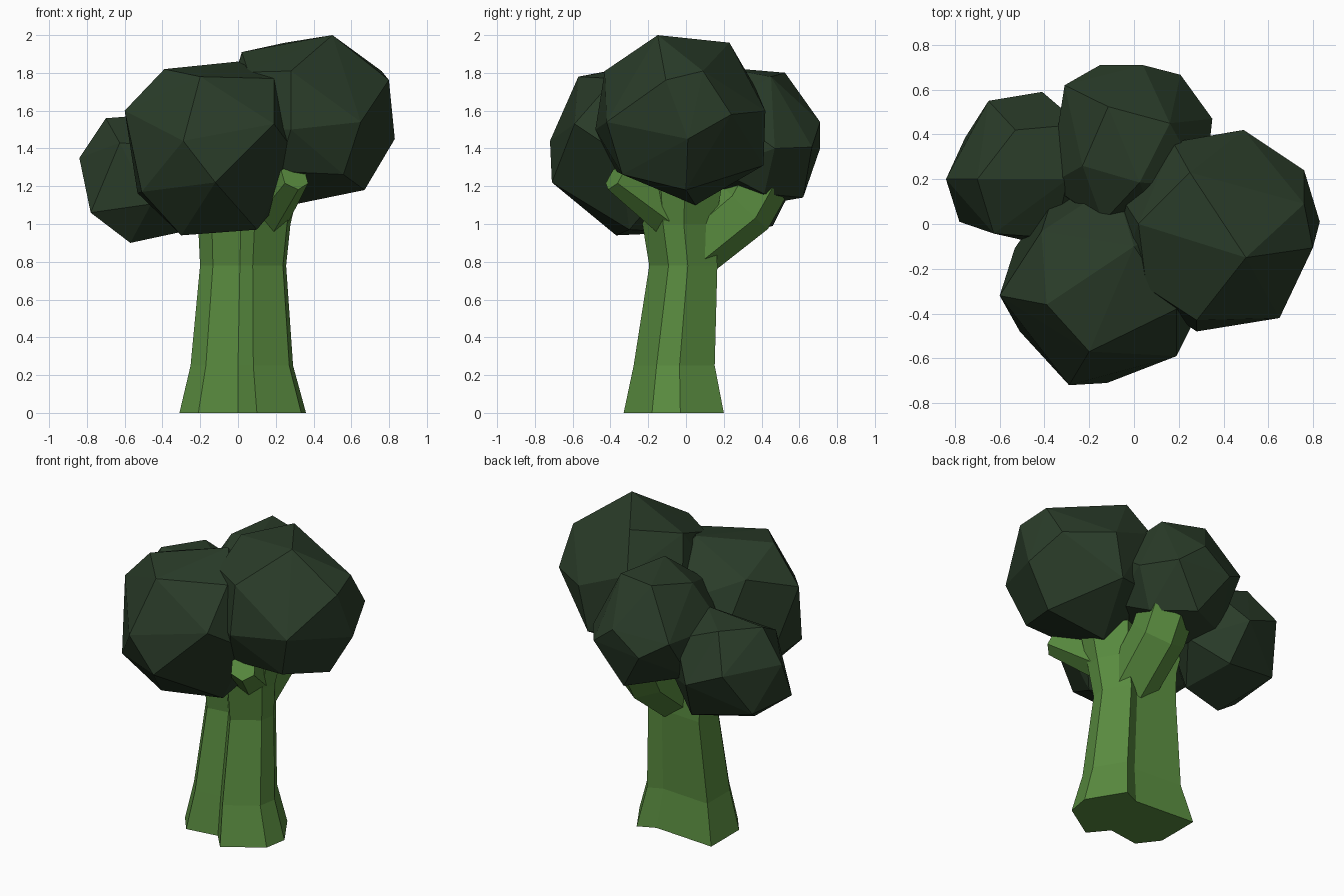
import bpy, bmesh, math, random
from mathutils import Vector, Quaternion

if "Cube" in bpy.data.objects:
    bpy.data.objects.remove(bpy.data.objects["Cube"])

random.seed(4)


def material(name, rgb):
    m = bpy.data.materials.new(name)
    m.diffuse_color = (*rgb, 1)
    m.use_nodes = True
    m.node_tree.nodes["Principled BSDF"].inputs["Base Color"].default_value = m.diffuse_color
    return m


LEAF = material("dark_green", (0.023, 0.045, 0.022))
WOOD = material("stem_green", (0.10, 0.26, 0.05))


def finish(bm, name, mat):
    bmesh.ops.recalc_face_normals(bm, faces=bm.faces)
    me = bpy.data.meshes.new(name)
    bm.to_mesh(me)
    bm.free()
    me.materials.append(mat)
    ob = bpy.data.objects.new(name, me)
    bpy.context.collection.objects.link(ob)
    return ob


def loft(name, rings, mat):
    bm = bmesh.new()
    loops = [[bm.verts.new(p) for p in ring] for ring in rings]
    n = len(loops[0])
    for a, b in zip(loops, loops[1:]):
        for i in range(n):
            j = (i + 1) % n
            bm.faces.new((a[i], a[j], b[j], b[i]))
    bm.faces.new(loops[0][::-1])
    bm.faces.new(loops[-1])
    return finish(bm, name, mat)


def even_points(count):
    pts = []
    for i in range(count):
        z = 1 - 2 * (i + 0.5) / count
        r, a = math.sqrt(1 - z * z), i * math.pi * (3 - math.sqrt(5))
        pts.append(Vector((r * math.cos(a), r * math.sin(a), z)))
    return pts


def fit_box(pts, lo, hi):
    mn = [min(p[k] for p in pts) for k in range(3)]
    mx = [max(p[k] for p in pts) for k in range(3)]
    return [Vector([lo[k] + (p[k] - mn[k]) / (mx[k] - mn[k]) * (hi[k] - lo[k])
                    for k in range(3)]) for p in pts]


def crown(name, lo, hi, corners, count=22):
    """Coarse faceted ball in a box, turned so its corners meet the given ones."""
    base, corners = even_points(count), [Vector(c) for c in corners]
    best, best_err = None, 1e9
    for _ in range(1500):
        q = Quaternion([random.gauss(0, 1) for _ in range(4)]).normalized()
        pts = fit_box([q @ p for p in base], lo, hi)
        err = sum(min((p - c).length_squared for p in pts) for c in corners)
        if err < best_err:
            best, best_err = pts, err
    free = set(range(count))
    for c in corners:
        i = min(free, key=lambda k: (best[k] - c).length)
        best[i] = c
        free.remove(i)
    bm = bmesh.new()
    for p in best:
        bm.verts.new(p)
    res = bmesh.ops.convex_hull(bm, input=bm.verts)
    inner = [g for g in res["geom_interior"] if isinstance(g, bmesh.types.BMVert)]
    bmesh.ops.delete(bm, geom=inner, context='VERTS')
    return finish(bm, name, LEAF)


def branch(name, path, sides=6):
    """Faceted limb through (point, radius) stations."""
    d = (Vector(path[-1][0]) - Vector(path[0][0])).normalized()
    u = d.cross(Vector((0, 0, 1))).normalized()
    v = u.cross(d)
    rings = []
    for p, r in path:
        rings.append([Vector(p) + r * (u * math.cos(t) + v * math.sin(t))
                      for t in (2 * math.pi * (i + 0.5) / sides for i in range(sides))])
    return loft(name, rings, WOOD)


# Trunk: two-lobed section with grooves, flared at the foot and the top
section = [(-.31, -.11), (-.21, -.24), (0, -.21), (.1, -.33), (.335, -.18),
           (.36, -.03), (.22, .2), (.11, .15), (-.31, .18)]
levels = [(0, 1, 0, 0), (.25, .81, 0, -.01), (.78, .68, .01, .03),
          (1.0, .73, .015, .01), (1.2, .85, .02, .02)]
loft("trunk", [[(x * s + dx, y * s + dy, z) for x, y in section]
               for z, s, dx, dy in levels], WOOD)

# Limbs holding the crowns
branch("back_branch", [((.06, .02, .85), .16), ((.07, .31, 1.09), .17), ((.07, .4, 1.25), .17)])
branch("front_branch", [((.16, -.1, 1.06), .12), ((.3, -.375, 1.25), .08)])

# Four overlapping crowns
crown("front_crown", (-.61, -.72, .94), (.31, .18, 1.86),
      [(-.2, -.57, 1.78), (-.29, -.72, 1.44), (-.12, -.71, 1.22), (.19, -.59, 1.53),
       (-.6, -.32, 1.6), (-.39, -.36, 1.82), (.19, -.38, 1.77), (-.3, -.37, .94),
       (-.51, -.48, 1.17), (0, -.1, 1.86), (.31, -.35, 1.37), (.1, -.3, .97)], 20)
crown("right_crown", (-.09, -.48, 1.1), (.83, .42, 2.0),
      [(.5, -.15, 2.0), (.76, .09, 1.81), (.76, .24, 1.58), (.83, .01, 1.45),
       (.65, -.42, 1.54), (.25, .23, 1.96), (.43, .41, 1.31), (.67, 0, 1.18),
       (.28, -.48, 1.5), (.28, -.43, 1.81), (.02, 0, 1.91)])
crown("back_crown", (-.38, -.04, 1.08), (.37, .71, 1.83),
      [(.04, .71, 1.54), (.35, .47, 1.4), (-.31, .62, 1.5), (.16, .45, 1.78),
       (.02, .62, 1.14), (-.23, .26, 1.75)], 20)
crown("left_crown", (-.84, -.08, .9), (-.14, .59, 1.6),
      [(-.84, .2, 1.35), (-.78, .01, 1.06), (-.53, .42, 1.57), (-.65, .55, 1.35),
       (-.57, .1, .9), (-.7, .2, 1.56)], 17)
